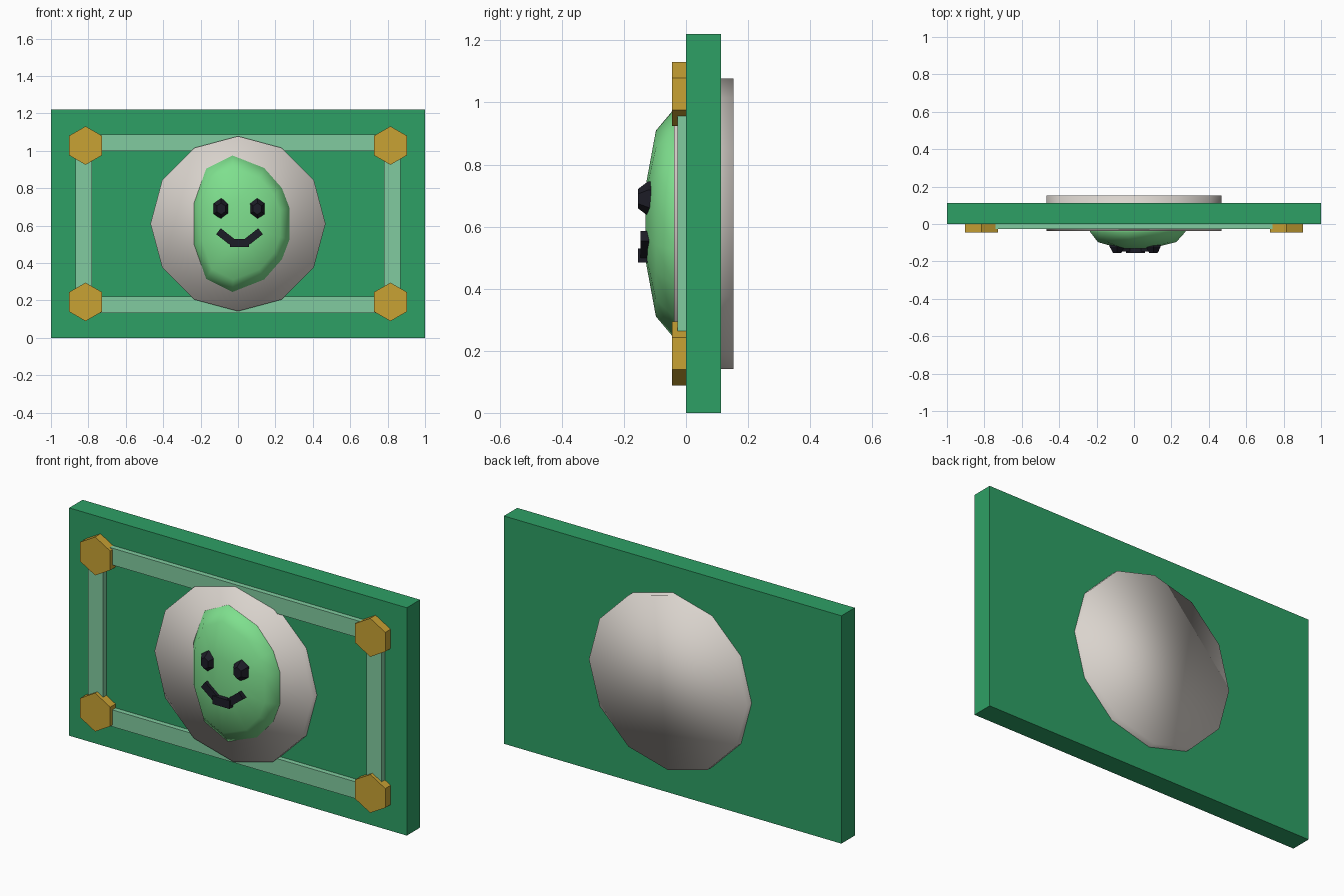
import bpy, bmesh
from math import sin, cos, pi, radians

cube = bpy.data.objects.get("Cube")
if cube:
    bpy.data.objects.remove(cube, do_unlink=True)


def material(name, r, g, b):
    m = bpy.data.materials.new(name)
    m.use_nodes = True
    m.diffuse_color = (r, g, b, 1)
    m.node_tree.nodes["Principled BSDF"].inputs["Base Color"].default_value = (r, g, b, 1)
    return m


GREEN = material("banknote green", 0.027, 0.35, 0.13)
PALE = material("pale green", 0.22, 0.60, 0.35)
GOLD = material("gold", 0.58, 0.36, 0.034)
IVORY = material("warm grey", 0.70, 0.655, 0.61)
SKIN = material("light green", 0.21, 0.74, 0.27)
DARK = material("near black", 0.012, 0.012, 0.02)


def finish(bm, name, mat, smooth=False):
    bmesh.ops.recalc_face_normals(bm, faces=bm.faces)
    for f in bm.faces:
        f.smooth = smooth
    mesh = bpy.data.meshes.new(name)
    bm.to_mesh(mesh)
    bm.free()
    mesh.materials.append(mat)
    obj = bpy.data.objects.new(name, mesh)
    bpy.context.collection.objects.link(obj)
    return obj


def loft(name, mat, centre, outline, layers, smooth=False):
    """Stack scaled copies of an x-z outline along y and cap both ends."""
    bm = bmesh.new()
    cx, cz = centre
    rings = [[bm.verts.new((cx + x * s, y, cz + z * s)) for x, z in outline]
             for s, y in layers]
    n = len(outline)
    for a, b in zip(rings, rings[1:]):
        for i in range(n):
            j = (i + 1) % n
            bm.faces.new((a[i], a[j], b[j], b[i]))
    bm.faces.new(rings[0])
    bm.faces.new(rings[-1])
    return finish(bm, name, mat, smooth)


def polygon(n, rx, rz, start=0.0):
    return [(rx * cos(start + 2 * pi * i / n), rz * sin(start + 2 * pi * i / n))
            for i in range(n)]


def box(name, mat, x, z, width, height, y0, y1, tilt=0.0):
    w, h = width / 2, height / 2
    c, s = cos(tilt), sin(tilt)
    corners = [(px * c - pz * s, px * s + pz * c)
               for px, pz in ((-w, -h), (w, -h), (w, h), (-w, h))]
    return loft(name, mat, (x, z), corners, [(1, y0), (1, y1)])


MID = 0.61

# Note slab and the round medallion passing through it
box("slab", GREEN, 0, MID, 2, 1.22, 0, 0.113)
loft("medallion", IVORY, (0, MID), polygon(12, 0.468, 0.468),
     [(1, -0.038), (1, 0.153)], smooth=True)

# Border strips and hexagonal corner studs
for side, word in ((-1, "right"), (1, "left")):
    box(word + "_border", PALE, side * 0.825, MID, 0.09, 0.84, -0.027, 0.01)
for side, word in ((-1, "lower"), (1, "upper")):
    box(word + "_border", PALE, 0, MID + side * 0.433, 1.63, 0.09, -0.027, 0.01)
    for sx, hand in ((-1, "right"), (1, "left")):
        loft(word + "_" + hand + "_stud", GOLD, (sx * 0.815, MID + side * 0.418),
             polygon(6, 0.103, 0.103, pi / 2), [(1, -0.045), (1, 0.01)])

# Domed portrait head
half = [(-0.03, 0.365), (0.14, 0.298), (0.235, 0.19), (0.275, 0.085)]
other = [(-0.235, 0.11), (-0.17, 0.295)]
upper = half[::-1] + other[::-1]
outline = upper + [(x, -z) for x, z in reversed(upper)]
loft("head", SKIN, (0, MID), outline,
     [(1, -0.03), (1, -0.042), (0.82, -0.097), (0.33, -0.13)], smooth=True)

# Face
for x, word in ((-0.09, "right"), (0.103, "left")):
    loft(word + "_eye", DARK, (x, 0.69), polygon(6, 0.046, 0.056, pi / 2),
         [(1, -0.10), (1, -0.122), (0.55, -0.155)])
box("mouth_middle", DARK, 0.008, 0.507, 0.10, 0.044, -0.155, -0.11)
for side, word in ((-1, "right"), (1, "left")):
    box("mouth_" + word, DARK, 0.008 + side * 0.077, 0.542, 0.09, 0.04,
        -0.147, -0.10, side * radians(38))
